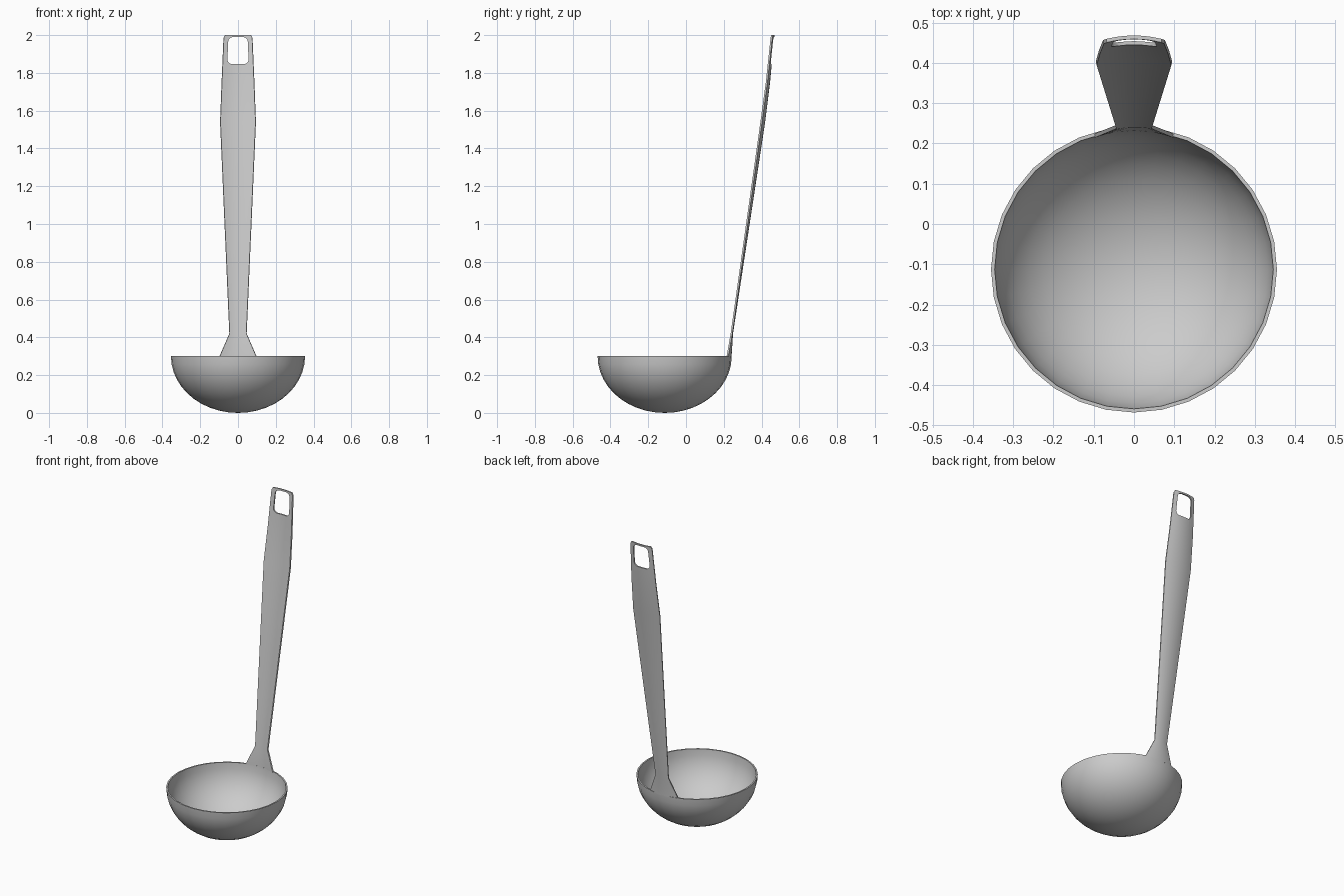
import bpy, bmesh, math

if "Cube" in bpy.data.objects:
    bpy.data.objects.remove(bpy.data.objects["Cube"])


def make_object(name, verts, faces):
    mesh = bpy.data.meshes.new(name)
    mesh.from_pydata(verts, [], faces)
    bm = bmesh.new()
    bm.from_mesh(mesh)
    bmesh.ops.remove_doubles(bm, verts=bm.verts, dist=1e-5)
    if name != "handle":
        bmesh.ops.recalc_face_normals(bm, faces=bm.faces)
    bm.to_mesh(mesh)
    bm.free()
    obj = bpy.data.objects.new(name, mesh)
    bpy.context.collection.objects.link(obj)
    return obj


def smooth(obj):
    bpy.ops.object.select_all(action='DESELECT')
    obj.select_set(True)
    bpy.context.view_layer.objects.active = obj
    bpy.ops.object.shade_smooth_by_angle(angle=math.radians(30))


# Bowl: thin lathed half ellipse, outer wall then inner wall
CY, RIM, R, WALL, SEG, RINGS = -0.113, 0.30, 0.355, 0.009, 32, 11
arc = [math.pi / 2 * i / RINGS for i in range(RINGS + 1)]
profile = [(R * math.sin(a), RIM - RIM * math.cos(a)) for a in arc]
profile += [((R - WALL) * math.sin(a), RIM - (RIM - WALL) * math.cos(a)) for a in reversed(arc)]
verts, faces = [], []
for s in range(SEG):
    t = 2 * math.pi * s / SEG
    verts += [(r * math.cos(t), CY + r * math.sin(t), z) for r, z in profile]
n = len(profile)
for s in range(SEG):
    a, b = s * n, (s + 1) % SEG * n
    for i in range(n - 1):
        if i == 0:
            faces.append((a, a + 1, b + 1))
        elif i == n - 2:
            faces.append((a + i, a + n - 1, b + i))
        else:
            faces.append((a + i, a + i + 1, b + i + 1, b + i))
smooth(make_object("bowl", verts, faces))

# Handle: curved strip, rows of (z, back y, half width), bent across its width
rows = [(0.295, 0.241, 0.10), (0.42, 0.249, 0.046), (1.54, 0.419, 0.095),
        (1.75, 0.445, 0.087), (1.985, 0.467, 0.077), (2.0, 0.468, 0.069)]
COLS = 8
verts, faces = [], []
for z, y, w in rows:
    for c in range(COLS + 1):
        x = w * (2 * c / COLS - 1)
        verts.append((x, y - 1.8 * x * x, z))
for r in range(len(rows) - 1):
    for c in range(COLS):
        a = r * (COLS + 1) + c
        faces.append((a, a + COLS + 1, a + COLS + 2, a + 1))
handle = make_object("handle", verts, faces)
solid = handle.modifiers.new("thickness", 'SOLIDIFY')
solid.thickness, solid.offset = 0.009, -1

# Hanging hole: rounded, slightly tapered prism cut through the top
outline = []
for sx, sz, start in ((1, 1, 0), (-1, 1, 90), (-1, -1, 180), (1, -1, 270)):
    rad = 0.026
    for k in range(5):
        a = math.radians(start + 22.5 * k)
        outline.append((sx * ((0.052 if sz > 0 else 0.056) - rad) + rad * math.cos(a),
                        1.918 + sz * (0.072 - rad) + rad * math.sin(a)))
m = len(outline)
verts = [(x, y, z) for y in (0.3, 0.6) for x, z in outline]
faces = [tuple(range(m)), tuple(range(2 * m - 1, m - 1, -1))]
faces += [(i, (i + 1) % m, m + (i + 1) % m, m + i) for i in range(m)]
cutter = make_object("hole_cutter", verts, faces)
cutter.hide_render = True
cut = handle.modifiers.new("hole", 'BOOLEAN')
cut.object, cut.operation, cut.solver = cutter, 'DIFFERENCE', 'EXACT'
bpy.context.view_layer.objects.active = handle
for mod in ("thickness", "hole"):
    bpy.ops.object.modifier_apply(modifier=mod)
bpy.data.objects.remove(cutter)
smooth(handle)
